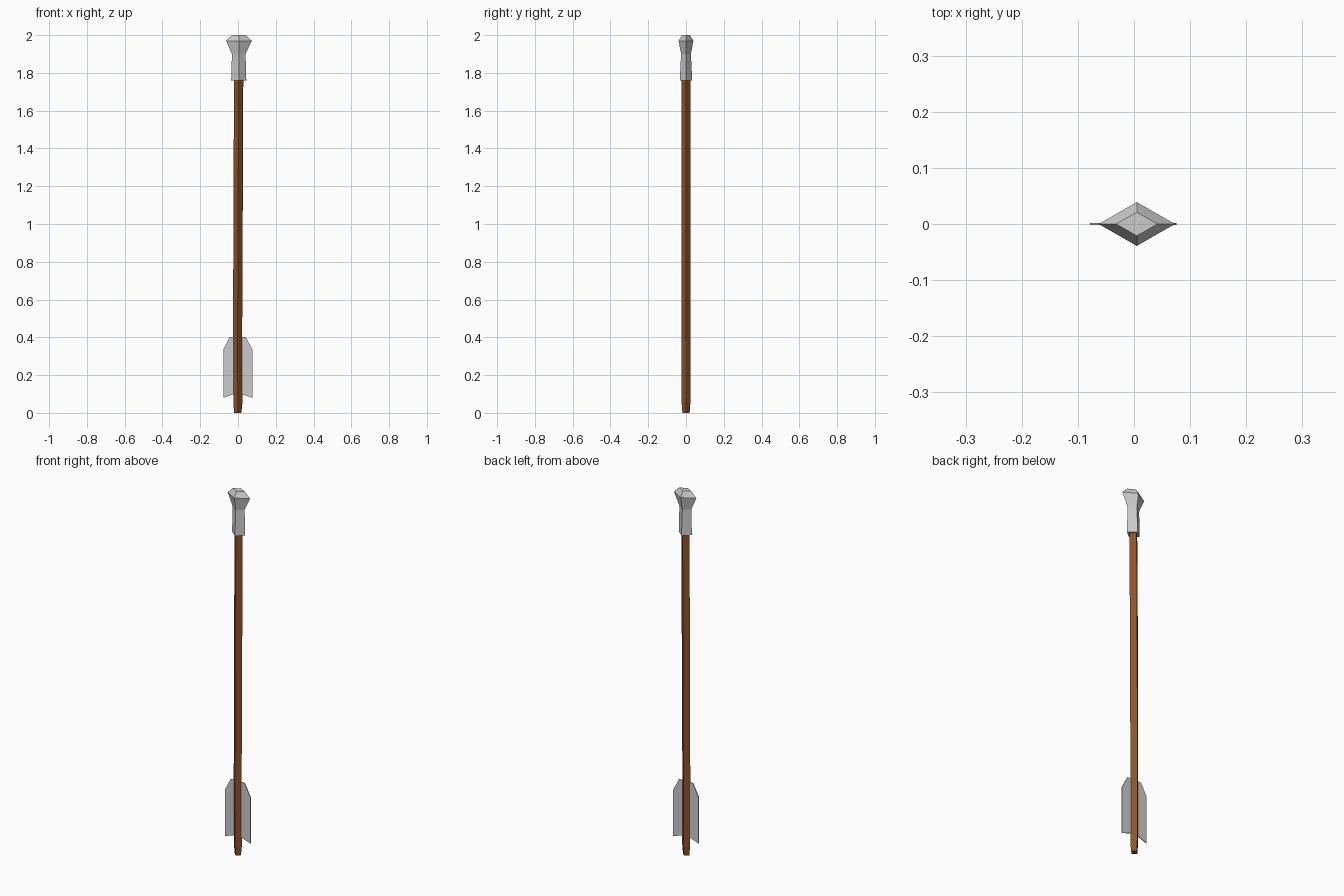
import bpy
import bmesh

if "Cube" in bpy.data.objects:
    bpy.data.objects.remove(bpy.data.objects["Cube"])


def finish(name, bm, mat=None):
    bmesh.ops.recalc_face_normals(bm, faces=bm.faces[:])
    mesh = bpy.data.meshes.new(name)
    bm.to_mesh(mesh)
    bm.free()
    if mat:
        mesh.materials.append(mat)
    obj = bpy.data.objects.new(name, mesh)
    bpy.context.collection.objects.link(obj)
    return obj


def diamond_loft(name, stations, mat=None):
    """Skin diamond sections given as (z, centre x, half width x, half depth y)."""
    bm = bmesh.new()
    rings = []
    for z, cx, rx, ry in stations:
        corners = [(cx + rx, 0), (cx, ry), (cx - rx, 0), (cx, -ry)]
        rings.append([bm.verts.new((x, y, z)) for x, y in corners])
    for low, high in zip(rings, rings[1:]):
        for i in range(4):
            j = (i + 1) % 4
            bm.faces.new((low[i], low[j], high[j], high[i]))
    bm.faces.new(rings[0])
    bm.faces.new(rings[-1])
    return finish(name, bm, mat)


def fin(name, side, thickness=0.004):
    """Thin flat vane in the xz plane, extruded through its thickness."""
    profile = [(0.0, 0.107), (0.077, 0.08), (0.077, 0.335), (0.042, 0.402), (0.0, 0.402)]
    bm = bmesh.new()
    verts = [bm.verts.new((side * x - 0.001, -thickness / 2, z)) for x, z in profile]
    face = bm.faces.new(verts)
    result = bmesh.ops.extrude_face_region(bm, geom=[face])
    moved = [g for g in result["geom"] if isinstance(g, bmesh.types.BMVert)]
    bmesh.ops.translate(bm, verts=moved, vec=(0, thickness, 0))
    return finish(name, bm)


wood = bpy.data.materials.new("brown_wood")
wood.diffuse_color = (0.27, 0.09, 0.025, 1)
wood.use_nodes = True
wood.node_tree.nodes["Principled BSDF"].inputs["Base Color"].default_value = wood.diffuse_color

# Slightly crooked square shaft, tapering at the nock end
diamond_loft("shaft", [
    (0.00, -0.001, 0.019, 0.019),
    (0.05, -0.001, 0.024, 0.023),
    (0.40, -0.002, 0.024, 0.024),
    (1.25, 0.001, 0.025, 0.024),
    (1.78, 0.004, 0.024, 0.024),
], wood)

# Flared blunt head with a diamond section
diamond_loft("head", [
    (1.76, 0.004, 0.040, 0.033),
    (1.90, 0.004, 0.036, 0.026),
    (1.97, 0.005, 0.068, 0.039),
    (2.00, 0.005, 0.037, 0.021),
])

# Pair of tail fins
for label, side in (("left", -1), ("right", 1)):
    fin(label + "_fin", side)
